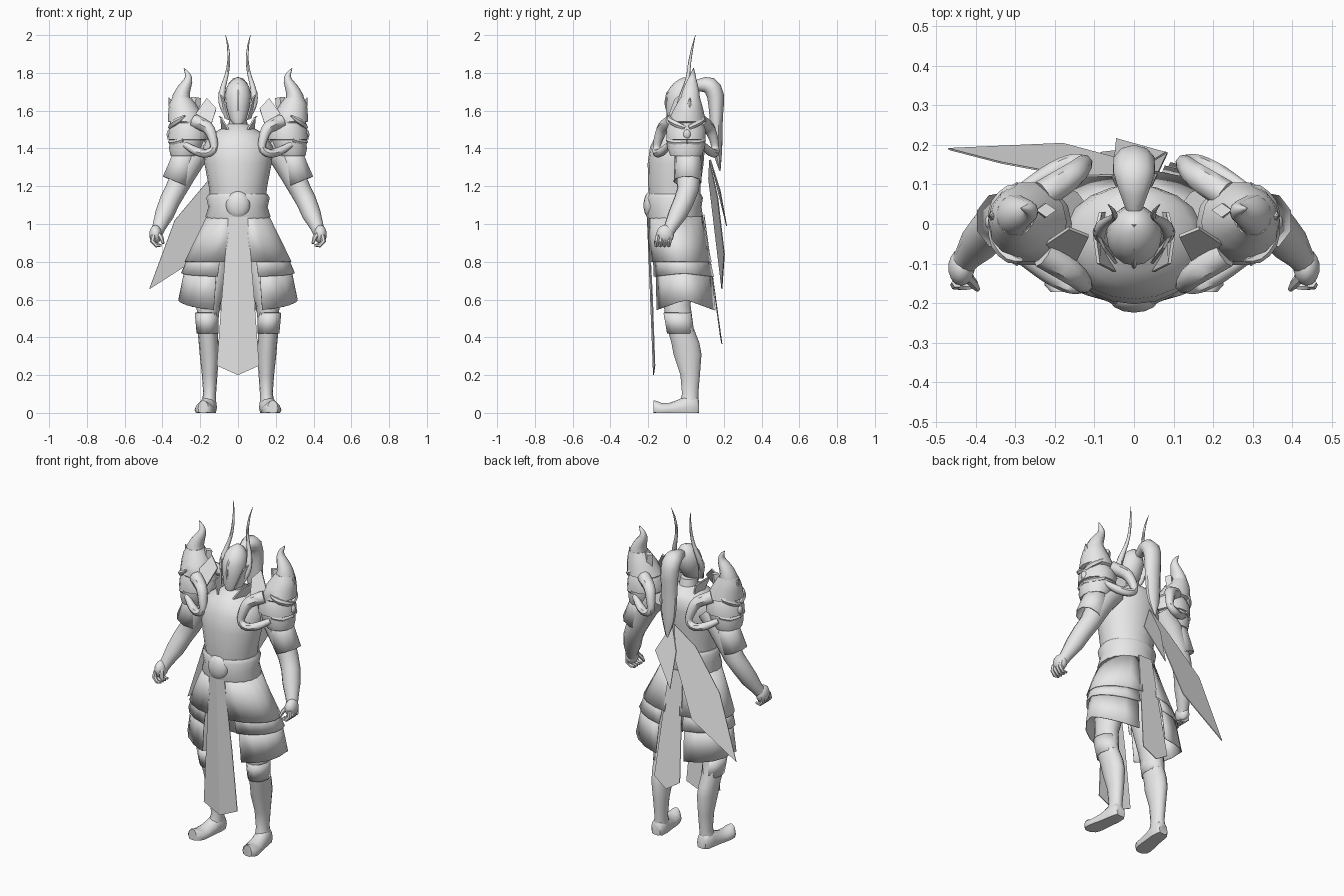
import bpy, bmesh, math
from mathutils import Vector

GREY = bpy.data.materials.new("plain grey")
GREY.diffuse_color = (0.8, 0.8, 0.8, 1)
X, Y, Z = Vector((1, 0, 0)), Vector((0, 1, 0)), Vector((0, 0, 1))


def finish(name, bm, mirror=False, thick=0, smooth=True, closed=True):
    if closed:
        bmesh.ops.recalc_face_normals(bm, faces=bm.faces)
    for v in bm.verts:
        v.co.z = max(v.co.z, 0)
    me = bpy.data.meshes.new(name)
    bm.to_mesh(me)
    bm.free()
    ob = bpy.data.objects.new(name, me)
    bpy.context.collection.objects.link(ob)
    me.materials.append(GREY)
    if smooth:
        bpy.ops.object.select_all(action='DESELECT')
        ob.select_set(True)
        bpy.context.view_layer.objects.active = ob
        bpy.ops.object.shade_smooth_by_angle(angle=math.radians(45))
    if thick:
        m = ob.modifiers.new("thickness", 'SOLIDIFY')
        m.thickness, m.offset = thick, 0
    if mirror:
        ob.modifiers.new("mirror", 'MIRROR')
    return ob


def refine(pts, steps):
    """Smooth a path of rings with a spline through its points."""
    pts = [tuple(p[:4]) + (p[-1],) for p in pts]
    out = []
    for i in range(len(pts) - 1):
        p0, p1, p2, p3 = pts[max(i - 1, 0)], pts[i], pts[i + 1], pts[min(i + 2, len(pts) - 1)]
        for k in range(steps):
            t = k / steps
            out.append([.5 * (2 * b + (c - a) * t + (2 * a - 5 * b + 4 * c - d) * t * t
                              + (3 * b - a - 3 * c + d) * t ** 3) for a, b, c, d in zip(p0, p1, p2, p3)])
    return out + [pts[-1]]


def loft(name, pts, n=12, ref=Y, axis=None, mirror=False, caps=True, thick=0, steps=1):
    """Skin elliptical rings (x, y, z, a, b) that follow a path."""
    if steps > 1:
        pts = refine(pts, steps)
    bm, rings = bmesh.new(), []
    c = [Vector(p[:3]) for p in pts]
    for i, p in enumerate(pts):
        t = axis or (c[min(i + 1, len(c) - 1)] - c[max(i - 1, 0)]).normalized()
        side = ref.cross(t).normalized()
        up = t.cross(side)
        a, b = p[3], p[-1]
        rings.append([bm.verts.new(c[i] + side * a * math.cos(k * math.tau / n)
                                   + up * b * math.sin(k * math.tau / n)) for k in range(n)])
    for r, s in zip(rings, rings[1:]):
        for k in range(n):
            j = (k + 1) % n
            bm.faces.new((r[k], r[j], s[j], s[k]))
    if caps:
        bm.faces.new(rings[0][::-1])
        bm.faces.new(rings[-1])
    return finish(name, bm, mirror, thick, closed=caps)


def plate(name, pts, mirror=False, thick=0.005):
    bm = bmesh.new()
    bm.faces.new([bm.verts.new(p) for p in pts])
    return finish(name, bm, mirror, thick, smooth=False, closed=False)


def ball(name, loc, size, mirror=False):
    bm = bmesh.new()
    bmesh.ops.create_uvsphere(bm, u_segments=14, v_segments=9, radius=1)
    for v in bm.verts:
        v.co = Vector(a * b for a, b in zip(v.co, size)) + Vector(loc)
    return finish(name, bm, mirror)


def skirt_tier(name, rows, a0, a1, n=8):
    """Curved side panel: rows of (z at front, z at side, centre y, rx, ry)."""
    bm, grid = bmesh.new(), []
    for zf, zs, cy, rx, ry in rows:
        row = []
        for k in range(n + 1):
            a = math.radians(a0 + (a1 - a0) * k / n)
            z = zs + (zf - zs) * abs(math.sin(a))
            row.append(bm.verts.new((rx * math.cos(a), cy + ry * math.sin(a), z)))
        grid.append(row)
    for r, s in zip(grid, grid[1:]):
        for k in range(n):
            bm.faces.new((r[k], s[k], s[k + 1], r[k + 1]))
    return finish(name, bm, True, 0.004, closed=False)


# Torso, collar, belt and buckle
loft("torso", [(0, -.05, .92, .12, .1), (0, -.05, 1.02, .145, .125), (0, -.06, 1.12, .145, .135),
               (0, -.062, 1.2, .155, .138), (0, -.055, 1.32, .178, .148), (0, -.045, 1.41, .185, .145),
               (0, -.03, 1.47, .15, .13), (0, -.022, 1.505, .09, .1), (0, -.025, 1.53, .05, .055),
               (0, -.03, 1.57, .045, .05)], n=20, axis=Z)
plate("collar", [(.05, -.12, 1.5), (.09, -.1, 1.565), (.1, -.03, 1.57), (.085, .03, 1.56),
                 (.075, .03, 1.5), (.085, -.05, 1.5)], mirror=True, thick=.008)
loft("belt", [(0, -.06, 1.02, .165, .138), (0, -.06, 1.04, .172, .15), (0, -.06, 1.09, .157, .142),
              (0, -.06, 1.14, .168, .15), (0, -.06, 1.16, .155, .138)], n=20, axis=Z)
ball("buckle", (0, -.187, 1.1), (.065, .038, .075))

# Head with helmet, face ridge, cheek guards and horns
loft("head", [(0, -.075, 1.53, .025, .022), (0, -.06, 1.56, .047, .043), (0, -.04, 1.62, .062, .065),
              (0, -.028, 1.68, .07, .077), (0, -.02, 1.725, .06, .064), (0, -.012, 1.755, .04, .043),
              (0, -.005, 1.775, .01, .012)], n=16, axis=Z)
loft("face_ridge", [(0, -.1, 1.6, .006, .008), (0, -.105, 1.64, .01, .006), (0, -.098, 1.69, .008, .008),
                    (0, -.06, 1.74, .008, .008), (0, 0, 1.773, .006, .008)], n=6, ref=X)
plate("cheek_guard", [(.045, -.1, 1.55), (.068, -.06, 1.56), (.09, -.02, 1.64), (.1, -.01, 1.7),
                      (.076, -.06, 1.66)], mirror=True, thick=.008)
loft("helmet_horn", [(.06, -.05, 1.57, .01), (.08, -.035, 1.62, .016), (.087, -.02, 1.67, .018),
                     (.077, 0, 1.73, .014), (.06, .012, 1.79, .01), (.049, .02, 1.86, .008),
                     (.053, .035, 1.94, .005), (.066, .05, 2.0, .001)], n=8, mirror=True, steps=2)

# Hair tail and cloth tails down the back
loft("hair_tail", [(0, .03, 1.725, .022, .018), (0, .075, 1.735, .034, .036), (0, .125, 1.732, .046, .054),
                   (0, .156, 1.68, .045, .054), (0, .16, 1.56, .035, .05), (0, .163, 1.45, .03, .046),
                   (0, .168, 1.37, .022, .036), (0, .18, 1.28, .003, .004)], n=10, ref=X, steps=2)
plate("long_tail", [(-.01, .125, 1.34), (-.15, .12, 1.24), (-.335, .155, 1.02), (-.47, .19, .655),
                    (-.18, .203, .84), (-.05, .168, 1.14)])
plate("short_tail", [(0, .13, 1.34), (-.05, .165, 1.2), (-.045, .215, .99), (.08, .18, 1.18)])
plate("back_tabard", [(-.045, .095, 1.05), (-.085, .18, .42), (0, .19, .365), (.085, .18, .42), (.045, .095, 1.05)])

# Front tabard with a centre fold, and tiered skirt
plate("front_tabard", [(0, -.205, 1.04), (.05, -.2, 1.04), (.085, -.178, .62), (.112, -.165, .25),
                       (0, -.172, .2), (0, -.188, .62)], mirror=True)
skirt_tier("skirt_upper", [(1.04, 1.04, -.055, .165, .146), (.92, .92, -.046, .225, .156),
                           (.8, .8, -.028, .283, .164)], -76, 80, 9)
skirt_tier("skirt_middle", [(.84, .84, -.03, .257, .154), (.72, .74, -.014, .3, .166)], -69, 75)
skirt_tier("skirt_lower", [(.76, .78, -.016, .278, .157), (.54, .6, -.003, .315, .165)], -66, 73)

# Legs, knee guards and feet
loft("leg", [(.085, -.05, 1.0, .08, .09), (.125, -.05, .75, .085, .088), (.157, -.047, .57, .062, .073),
             (.162, -.03, .45, .054, .072), (.156, -.003, .37, .052, .076), (.152, .008, .31, .051, .076),
             (.15, .022, .2, .041, .053), (.15, .022, .1, .034, .044), (.155, .015, .05, .04, .052)],
     n=14, axis=Z, mirror=True)
loft("knee_guard", [(.166, -.046, .53, .061, .075), (.161, -.028, .42, .056, .074)],
     n=10, axis=Z, mirror=True, caps=False, thick=.004)
loft("foot", [(.152, .07, .025, .028, .04), (.154, .055, .03, .04, .06), (.157, .01, .03, .046, .066),
              (.164, -.04, .02, .047, .05), (.172, -.09, .015, .052, .038), (.178, -.13, .015, .052, .038),
              (.182, -.155, .018, .044, .045), (.184, -.172, .025, .027, .042)],
     n=12, ref=Z, axis=-Y, mirror=True)

# Arms, sleeves, hands and fingers
loft("arm", [(.17, .02, 1.43, .07), (.24, .02, 1.35, .07), (.29, .015, 1.26, .064), (.33, .01, 1.18, .057),
             (.362, -.012, 1.12, .054), (.39, -.045, 1.05, .05), (.418, -.08, .985, .036),
             (.432, -.1, .95, .032)], n=12, mirror=True)
loft("sleeve", [(.272, .01, 1.39, .068), (.298, .01, 1.31, .07), (.333, .008, 1.225, .072)],
     n=9, mirror=True, caps=False, thick=.005)
ball("hand", (.437, -.11, .945), (.034, .047, .05), True)
for i in range(4):
    y = -.082 - .022 * i
    loft("finger_%d" % (i + 1), [(.448, y, .94, .014), (.453, y - .006, .908, .013),
                                 (.432, y - .01, .886, .011), (.405, y - .01, .888, .007)], n=6, mirror=True)
loft("thumb", [(.425, -.13, .955, .014), (.405, -.152, .925, .012), (.396, -.165, .897, .007)], n=6, mirror=True)

# Mask-shaped shoulder guards with swept horns
loft("shoulder_guard", [(.285, 0, 1.36, .072, .085), (.275, 0, 1.4, .09, .1), (.265, 0, 1.445, .095, .1),
                        (.265, 0, 1.448, .108, .107), (.262, 0, 1.5, .105, .107), (.262, 0, 1.535, .088, .092),
                        (.27, .005, 1.542, .1, .102), (.285, .012, 1.6, .084, .083), (.295, .018, 1.64, .068, .066),
                        (.3, .022, 1.67, .048, .053)], n=14, axis=Z, mirror=True)
loft("shoulder_horn", [(.3, .02, 1.62, .062, .06), (.3, .024, 1.675, .046, .052), (.283, .028, 1.72, .034, .04),
                       (.265, .032, 1.757, .024, .027), (.264, .036, 1.785, .016, .017),
                       (.275, .038, 1.807, .009, .009), (.287, .04, 1.826, .001, .001)],
     n=10, mirror=True, steps=2)
loft("horn_barb", [(.335, .02, 1.6, .024), (.355, .02, 1.635, .015), (.366, .02, 1.67, .001)], n=6, mirror=True)
ball("mask_nose", (.362, .005, 1.475), (.016, .02, .026), True)
for s, tag in ((-1, "front"), (1, "back")):
    loft("mask_brow_" + tag, [(.358, .005 + s * .01, 1.51, .012), (.346, s * .05, 1.528, .017),
                              (.313, s * .085, 1.552, .015), (.28, s * .092, 1.575, .004)],
         n=6, ref=Z, mirror=True, steps=2)
    loft("mask_lip_" + tag, [(.36, .005, 1.435, .011), (.338, s * .06, 1.432, .014),
                             (.29, s * .096, 1.445, .012)], n=6, ref=Z, mirror=True, steps=2)
    # Curled tusk wrapping the guard towards the chest
    loft("tusk_" + tag, [(.28, s * .09, 1.42, .016), (.22, s * .125, 1.385, .023), (.165, s * .152, 1.375, .023),
                         (.128, s * .155, 1.4, .021), (.135, s * .145, 1.455, .026),
                         (.16, s * .12, 1.51, .033), (.23, s * .075, 1.545, .037)],
         n=8, ref=X * .3 + Y * s, mirror=True, steps=3)
plate("neck_flap", [(.115, -.03, 1.61), (.165, -.01, 1.665), (.24, -.06, 1.56), (.15, -.1, 1.5)], True, .009)
loft("rear_peg", [(.235, .03, 1.57, .03, .02), (.222, .035, 1.67, .026, .018)], n=4, mirror=True)
